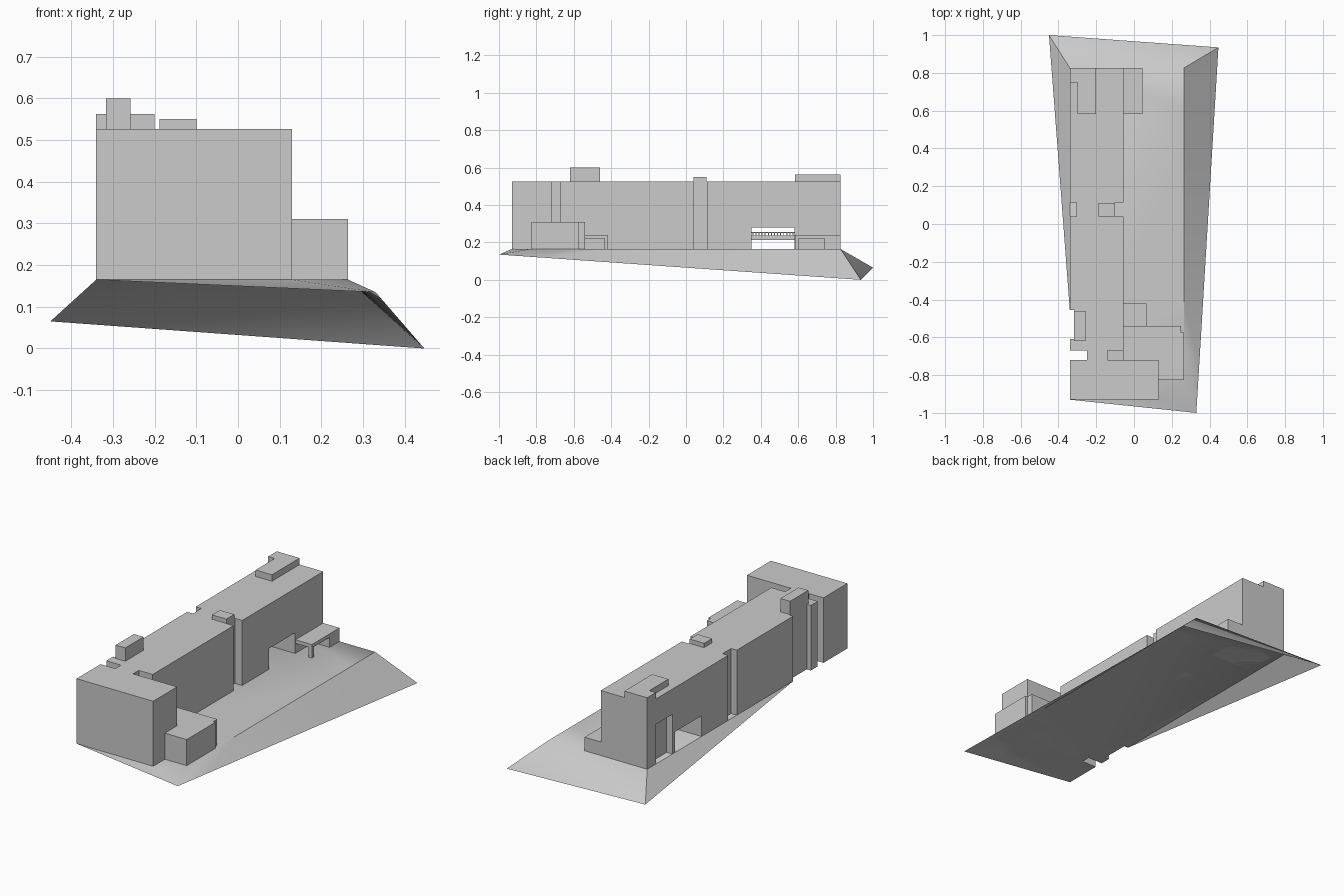
import bpy, bmesh, math
from mathutils import Vector

if "Cube" in bpy.data.objects:
    bpy.data.objects.remove(bpy.data.objects["Cube"])

grey = bpy.data.materials.new("plain_grey")
grey.use_nodes = True
grey.diffuse_color = (0.6, 0.6, 0.6, 1)
grey.node_tree.nodes["Principled BSDF"].inputs["Base Color"].default_value = (0.6, 0.6, 0.6, 1)

GROUND, ROOF = 0.165, 0.526
WEST, EAST, NORTH, SOUTH = -0.34, -0.055, 0.826, -0.93
BANK = 0.264


def finish(name, bm):
    bmesh.ops.recalc_face_normals(bm, faces=bm.faces)
    mesh = bpy.data.meshes.new(name)
    bm.to_mesh(mesh)
    bm.free()
    mesh.materials.append(grey)
    obj = bpy.data.objects.new(name, mesh)
    bpy.context.collection.objects.link(obj)
    return obj


def prism(name, outline, z0, z1):
    """Extrude a flat outline from z0 to z1."""
    bm = bmesh.new()
    face = bm.faces.new([bm.verts.new((x, y, z0)) for x, y in outline])
    ext = bmesh.ops.extrude_face_region(bm, geom=[face])
    for v in ext["geom"]:
        if isinstance(v, bmesh.types.BMVert):
            v.co.z = z1
    return finish(name, bm)


def box(name, x0, x1, y0, y1, z0, z1):
    return prism(name, [(x0, y0), (x1, y0), (x1, y1), (x0, y1)], z0, z1)


def cut(obj, *bounds):
    """Subtract a box from an object."""
    cutter = box("cutter", *bounds)
    cutter.hide_render = True
    mod = obj.modifiers.new("cut", "BOOLEAN")
    mod.operation, mod.solver, mod.object = "DIFFERENCE", "EXACT", cutter
    bpy.context.view_layer.objects.active = obj
    bpy.ops.object.modifier_apply(modifier=mod.name)
    bpy.data.objects.remove(cutter)


# West side slots shared by building and ground: depth, south end, north end
SLOTS = ((-0.25, -0.72, -0.67), (-0.315, -0.61, -0.455))

# Ground: an open sheet with a flat terrace and sloping banks
bm = bmesh.new()
toe_nw, toe_ne, toe_se = [bm.verts.new(co) for co in (
    (-0.45, 1, 0.065), (0.447, 0.935, 0), (0.33, -1, 0.135))]


def level(x, y):
    return bm.verts.new((x, y, GROUND))


sw, s = level(WEST, SOUTH), level(0.13, SOUTH)
ne, nw = level(BANK, NORTH), level(WEST, NORTH)
notched = []
for depth, y0, y1 in SLOTS:
    notched += [level(WEST, y0), level(depth, y0), level(depth, y1), level(WEST, y1)]

# East bank: a twisted strip ruled between terrace edge and toe
STEPS = 8
inner, outer = [ne], [toe_ne]
corner = Vector((BANK, -0.83, GROUND))
for i in range(1, STEPS + 1):
    inner.append(bm.verts.new(ne.co.lerp(corner, i / STEPS)))
    outer.append(toe_se if i == STEPS else bm.verts.new(toe_ne.co.lerp(toe_se.co, i / STEPS)))
for i in range(STEPS):
    bm.faces.new((inner[i], inner[i + 1], outer[i + 1], outer[i]))

bm.faces.new([s] + inner[::-1] + [nw] + notched[::-1] + [sw])
for tri in ((nw, toe_nw, ne), (toe_nw, toe_ne, ne), (nw, notched[-1], toe_nw),
            (inner[-1], s, toe_se), (s, sw, toe_se)):
    bm.faces.new(tri)
ground = finish("ground", bm)

# Main building: long bar with a wider front block
building = prism("main_building", [
    (WEST, SOUTH), (0.13, SOUTH), (0.13, -0.72), (-0.14, -0.72), (-0.14, -0.67),
    (EAST, -0.67), (EAST, NORTH), (WEST, NORTH)], GROUND, ROOF)
for depth, y0, y1 in SLOTS:
    cut(building, -0.5, depth, y0, y1, -0.1, 1)

# Stair slots in the middle, passage and tall recess near the back
cut(building, -0.5, -0.305, 0.04, 0.115, 0, 1)
cut(building, -0.1, 0.1, 0.04, 0.115, 0, 1)
cut(building, -0.5, 0.1, 0.35, 0.58, 0, 0.28)
cut(building, -0.5, -0.305, 0.605, 0.75, 0, 0.385)

# Rooftop housings
box("front_roof_housing", -0.317, -0.258, -0.62, -0.46, ROOF, 0.6)
box("middle_roof_housing", -0.188, -0.1, 0.04, 0.11, ROOF, 0.55)
prism("back_roof_housing", [
    (-0.2, 0.583), (-0.2, NORTH), (WEST, NORTH), (WEST, 0.75),
    (-0.3, 0.75), (-0.3, 0.583)], ROOF, 0.562)

# Low side wing beside the front block
prism("side_wing", [
    (EAST, -0.72), (0.13, -0.72), (0.13, -0.827), (BANK, -0.827), (BANK, -0.575),
    (0.25, -0.575), (0.25, -0.54), (EAST, -0.54)], GROUND, 0.31)

# Porch behind the wing
porch = box("wing_porch", EAST, 0.065, -0.54, -0.42, GROUND, 0.24)
cut(porch, -0.02, 0.2, -0.6, -0.435, 0, 0.22)

# Canopy at the back with a solid end and one corner post
box("canopy_roof", EAST, 0.045, 0.583, NORTH, 0.22, 0.24)
box("canopy_end", EAST, 0.045, 0.74, NORTH, GROUND, 0.22)
box("canopy_post", 0.025, 0.045, 0.583, 0.603, GROUND, 0.22)

# Footbridge inside the passage with a railing on each side
box("bridge_deck", -0.25, -0.17, 0.35, 0.58, 0.212, 0.238)
for x in (-0.25, -0.174):
    box("bridge_rail", x, x + 0.004, 0.35, 0.58, 0.251, 0.255)
    for i in range(14):
        y = 0.355 + i * 0.0165
        box("bridge_post", x, x + 0.004, y, y + 0.005, 0.238, 0.251)

# Soft shading on the gentle ground slopes only
bpy.ops.object.select_all(action="DESELECT")
ground.select_set(True)
bpy.context.view_layer.objects.active = ground
bpy.ops.object.shade_smooth_by_angle(angle=math.radians(30))
